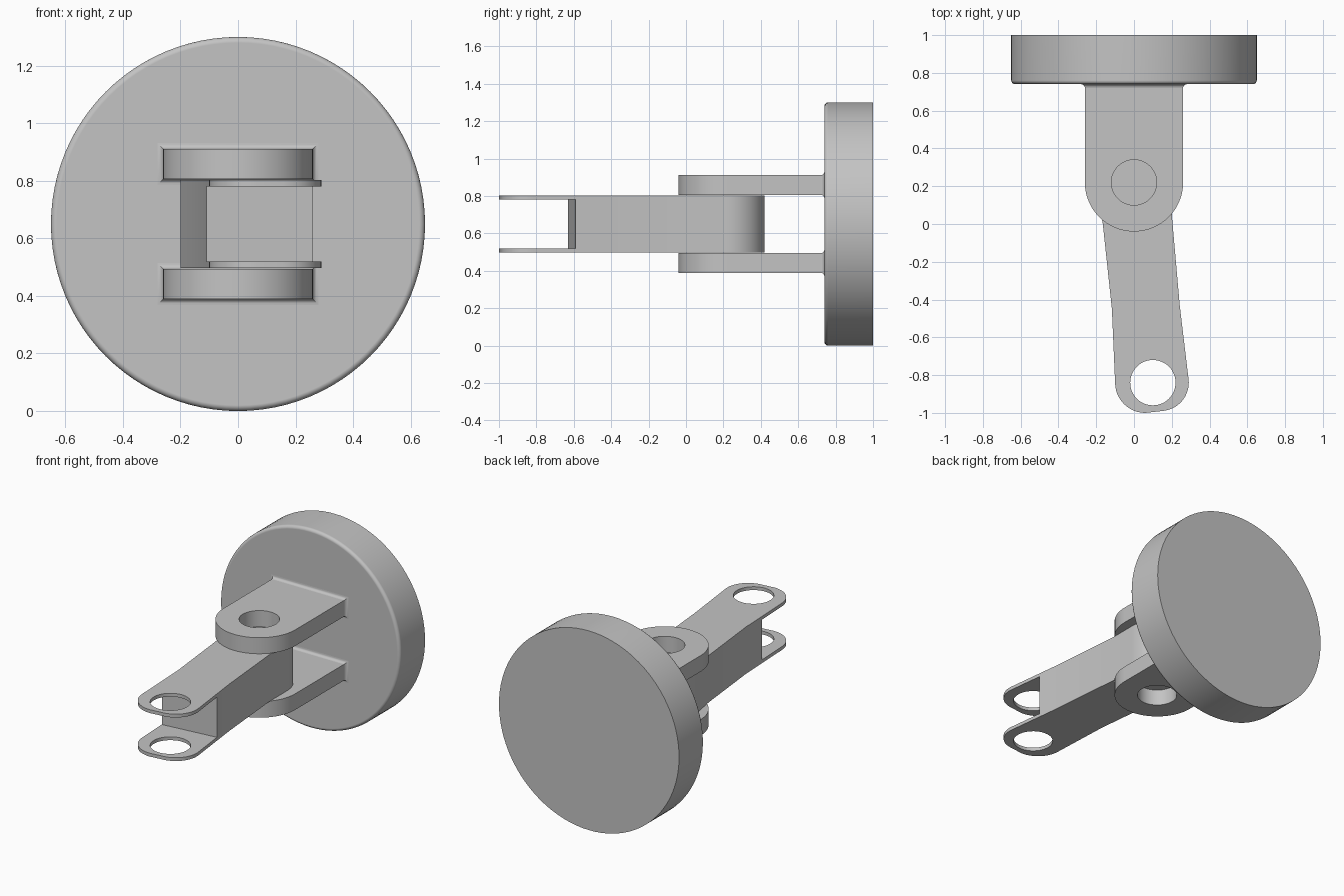
import bpy, bmesh, math
from mathutils import Matrix, Vector

cube = bpy.data.objects.get("Cube")
if cube:
    bpy.data.objects.remove(cube, do_unlink=True)

MID = 0.65                    # height of the joint's centre plane
PIVOT = Vector((0, 0.22))     # hinge axis

grey = bpy.data.materials.new("plain grey")
grey.use_nodes = True
colour = (0.55, 0.55, 0.55, 1)
grey.diffuse_color = colour
grey.node_tree.nodes["Principled BSDF"].inputs["Base Color"].default_value = colour


def make_object(name, bm):
    mesh = bpy.data.meshes.new(name)
    bm.to_mesh(mesh)
    bm.free()
    obj = bpy.data.objects.new(name, mesh)
    bpy.context.collection.objects.link(obj)
    mesh.materials.append(grey)
    return obj


def activate(obj):
    bpy.ops.object.select_all(action='DESELECT')
    obj.select_set(True)
    bpy.context.view_layer.objects.active = obj


def smooth(obj):
    activate(obj)
    bpy.ops.object.shade_smooth_by_angle(angle=math.radians(32))


def arc(centre, radius, start, end, steps=24):
    """Points on an arc, angles in degrees."""
    angles = [math.radians(start + (end - start) * i / steps) for i in range(steps + 1)]
    return [(centre[0] + radius * math.cos(a), centre[1] + radius * math.sin(a))
            for a in angles]


def plate(name, loops, z, thickness):
    """Solid slab from an outline and optional hole loops."""
    bm = bmesh.new()
    edges = []
    for loop in loops:
        verts = [bm.verts.new((x, y, z)) for x, y in loop]
        edges += [bm.edges.new((verts[i - 1], verts[i])) for i in range(len(verts))]
    bmesh.ops.triangle_fill(bm, edges=edges, use_beauty=True, normal=(0, 0, 1))
    bmesh.ops.recalc_face_normals(bm, faces=bm.faces)
    obj = make_object(name, bm)
    mod = obj.modifiers.new("thickness", 'SOLIDIFY')
    mod.thickness, mod.offset = thickness, 0
    activate(obj)
    bpy.ops.object.modifier_apply(modifier=mod.name)
    return obj


def circle(centre, radius):
    return arc(centre, radius, 0, 360, 48)[:-1]


# Round base disc with a softened front rim
bm = bmesh.new()
bmesh.ops.create_cone(bm, cap_ends=True, segments=96, radius1=0.65, radius2=0.65, depth=0.26,
                      matrix=Matrix.Translation((0, 0.87, MID)) @ Matrix.Rotation(math.pi / 2, 4, 'X'))
rim = [e for e in bm.edges if all(v.co.y < 0.8 for v in e.verts)]
bmesh.ops.bevel(bm, geom=rim, offset=0.02, segments=4, profile=0.5, affect='EDGES')
disc = make_object("base_disc", bm)
smooth(disc)
weighted = disc.modifiers.new("flat_caps", 'WEIGHTED_NORMAL')
weighted.keep_sharp = True

# Two hinge lugs, each with a concave fillet where it meets the disc
LUG_HALF, LUG_THICK, FILLET = 0.26, 0.105, 0.02
for side, label in ((1, "upper"), (-1, "lower")):
    z = MID + side * 0.2085
    outline = arc(PIVOT, LUG_HALF, 180, 360, 48) + [(LUG_HALF, 0.745), (-LUG_HALF, 0.745)]
    smooth(plate(label + "_lug", [outline, circle(PIVOT, 0.12)], z, LUG_THICK))

    bm = bmesh.new()
    rings = []
    for i in range(6):
        a = math.pi / 2 * i / 5
        grow = FILLET * (1 - math.cos(a))
        y = 0.74 - FILLET + FILLET * math.sin(a)
        w, h = LUG_HALF + grow, LUG_THICK / 2 + grow
        rings.append([bm.verts.new((sx * w, y, z + sz * h))
                      for sx, sz in ((-1, -1), (1, -1), (1, 1), (-1, 1))])
    for a, b in zip(rings, rings[1:]):
        for i in range(4):
            bm.faces.new((a[i - 1], a[i], b[i], b[i - 1]))
    bm.normal_update()
    # Make the flared walls face outward
    for f in bm.faces:
        out = f.calc_center_median() - Vector((0, 0.73, z))
        axis = Vector((out.x, 0, 0)) if abs(f.normal.x) > abs(f.normal.z) else Vector((0, 0, out.z))
        if f.normal.y > 0.01 or f.normal.dot(axis) < -0.001:
            f.normal_flip()
    smooth(make_object(label + "_lug_fillet", bm))

# Tapering swing arm with a rounded tip and an eye hole
arm_outline = (arc(PIVOT, 0.2, 0, 190, 36)
               + [(-0.165, 0), (-0.117, -0.45)]
               + arc((0.06, -0.84), 0.16, 180, 270, 12)
               + arc((0.14, -0.84), 0.15, 278, 368, 12)
               + [(0.242, -0.43), (0.2, 0.05)])
arm = plate("swing_arm", [arm_outline, circle((0.1, -0.84), 0.12)], MID, 0.306)

# Slot that turns the arm's tip into a thin two-pronged fork
tilt = 0.108
bm = bmesh.new()
slot = (Matrix.Translation((0.075, -0.61, MID)) @ Matrix.Rotation(tilt, 4, 'Z')
        @ Matrix.Translation((0, -0.3, 0)) @ Matrix.Diagonal((1, 0.6, 0.262, 1)))
bmesh.ops.create_cube(bm, size=1, matrix=slot)
cutter = make_object("fork_slot_cutter", bm)
cutter.hide_render = True
cut = arm.modifiers.new("fork_slot", 'BOOLEAN')
cut.operation, cut.solver, cut.object = 'DIFFERENCE', 'EXACT', cutter
activate(arm)
bpy.ops.object.modifier_apply(modifier=cut.name)
bpy.data.objects.remove(cutter, do_unlink=True)
smooth(arm)
